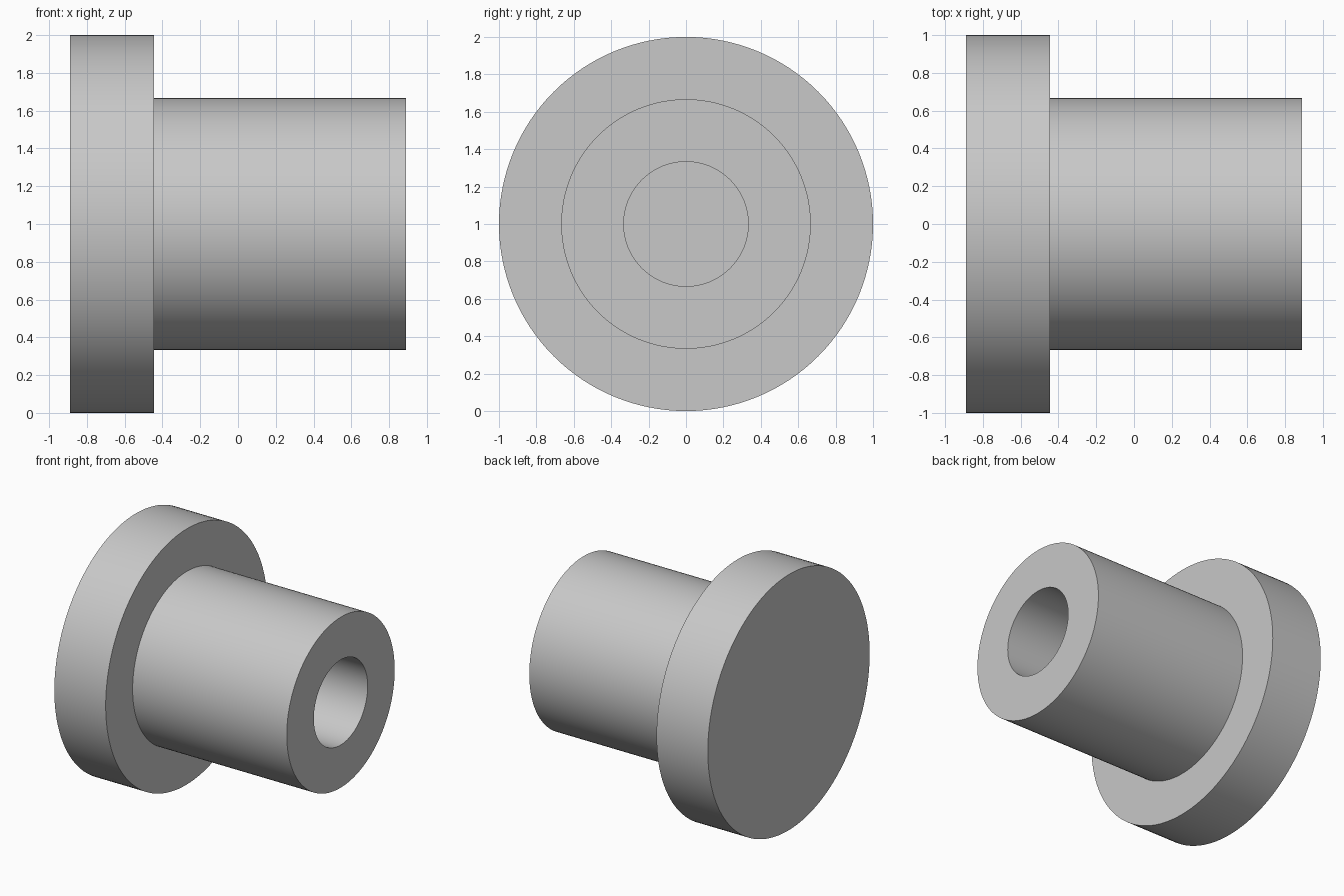
import bpy
import bmesh
from math import radians, tau
from mathutils import Vector

SEGMENTS = 128
FLANGE_R, BARREL_R, BORE_R = 1.0, 0.667, 0.333
BACK, SHOULDER, TIP = -0.889, -0.445, 0.889

cube = bpy.data.objects.get("Cube")
if cube:
    bpy.data.objects.remove(cube, do_unlink=True)

# Plain grey metal
grey = bpy.data.materials.new("light_grey")
grey.use_nodes = True
colour = (0.58, 0.58, 0.58, 1)
grey.diffuse_color = colour
grey.node_tree.nodes["Principled BSDF"].inputs["Base Color"].default_value = colour


def lathe(name, profile):
    """Revolve (x, radius) points about the x axis."""
    bm = bmesh.new()
    verts = [bm.verts.new((x, 0, r)) for x, r in profile]
    edges = [bm.edges.new(pair) for pair in zip(verts, verts[1:])]
    bmesh.ops.spin(bm, geom=verts + edges, cent=Vector(), axis=(1, 0, 0),
                   angle=tau, steps=SEGMENTS, use_duplicate=False)
    bmesh.ops.remove_doubles(bm, verts=bm.verts, dist=0.0001)
    bmesh.ops.recalc_face_normals(bm, faces=bm.faces)
    mesh = bpy.data.meshes.new(name)
    bm.to_mesh(mesh)
    bm.free()
    mesh.materials.append(grey)
    obj = bpy.data.objects.new(name, mesh)
    bpy.context.collection.objects.link(obj)
    obj.location.z = FLANGE_R
    bpy.ops.object.select_all(action="DESELECT")
    obj.select_set(True)
    bpy.context.view_layer.objects.active = obj
    bpy.ops.object.shade_smooth_by_angle(angle=radians(30))
    return obj


# Flange, barrel and blind bore as one turned solid
lathe("flanged_bushing", [
    (BACK, 0), (BACK, FLANGE_R), (SHOULDER, FLANGE_R), (SHOULDER, BARREL_R),
    (TIP, BARREL_R), (TIP, BORE_R), (SHOULDER, BORE_R), (SHOULDER, 0),
])
